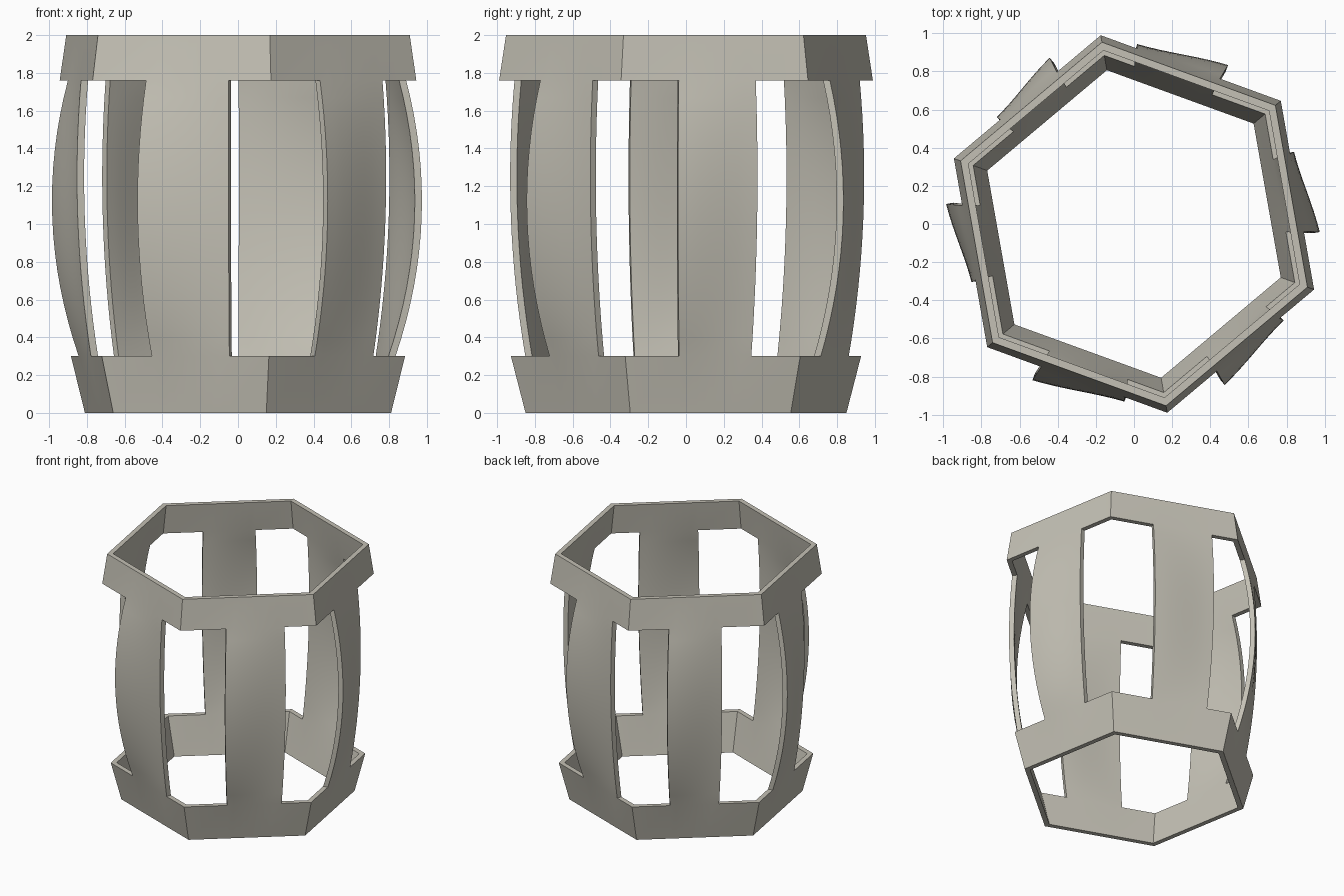
import bpy, bmesh, math
from mathutils import Vector

cube = bpy.data.objects.get("Cube")
if cube:
    bpy.data.objects.remove(cube, do_unlink=True)

# One warm grey material
mat = bpy.data.materials.new("warm_grey")
mat.use_nodes = True
colour = (0.55, 0.53, 0.46, 1)
mat.diffuse_color = colour
mat.node_tree.nodes["Principled BSDF"].inputs["Base Color"].default_value = colour

WALL = 0.038                     # wall thickness
COLS, ROWS = 8, 16               # slat resolution
BOTTOM, TOP = 0.30, 1.76         # slat ends
FOOT, LOW, HIGH, RIM = 0.747, 0.815, 0.87, 0.838   # distance of the flat sides
NEAR, FAR = 0.95, 0.888          # bulge of the two slat edges
CORNER = math.tan(math.radians(30))
# Slat edges along each side, starting with the side facing ten degrees
SLATS = [(-.21, .226), (-.178, .305), (-.221, .189),
         (-.274, .151), (-.22, .27), (-.178, .274)]

levels = [(0, FOOT)]
for r in range(ROWS + 1):
    f = r / ROWS
    levels.append((BOTTOM + (TOP - BOTTOM) * f, LOW + (HIGH - LOW) * f))
levels.append((2.0, RIM))
last = len(levels) - 1

bm = bmesh.new()


def shell_layer(inset):
    """Grid of vertices: sides x columns x levels."""
    grid = []
    for side, (t0, t1) in enumerate(SLATS):
        ang = math.radians(10 + 60 * side)
        normal = Vector((math.cos(ang), math.sin(ang), 0))
        along = Vector((-math.sin(ang), math.cos(ang), 0))
        a0, a1 = t0 / NEAR, t1 / FAR
        for c in range(-1, COLS + 1):
            u = max(c, 0) / COLS
            a = -CORNER if c < 0 else a0 + (a1 - a0) * u
            s = 0.5 * u + 0.5 * u * u * (3 - 2 * u)
            peak = NEAR + (FAR - NEAR) * s - (LOW + HIGH) / 2
            column = []
            for z, dist in levels:
                f = (z - BOTTOM) / (TOP - BOTTOM)
                bulge = peak * 4 * f * (1 - f) if 0 < f < 1 and c >= 0 else 0
                n = dist + bulge
                p = (normal + along * a) * n
                p -= (normal + along * a) * inset if c < 0 else normal * inset
                column.append(bm.verts.new((p.x, p.y, z)))
            grid.append(column)
    return grid


# Outer and inner skins: rings all round, slats only on the bulging columns
outer, inner = shell_layer(0), shell_layer(WALL)
count = len(outer)
per_side = COLS + 2


def solid(i, r):
    c = i % per_side
    return r in (0, last - 1) or 1 <= c <= COLS


for i in range(count):
    j = (i + 1) % count
    for r in range(last):
        if not solid(i, r):
            continue
        bm.faces.new((outer[i][r], outer[j][r], outer[j][r + 1], outer[i][r + 1]))
        bm.faces.new((inner[i][r + 1], inner[j][r + 1], inner[j][r], inner[i][r]))
        # Rims and window edges
        if r == 0 or not solid(i, r - 1):
            bm.faces.new((inner[i][r], inner[j][r], outer[j][r], outer[i][r]))
        if r == last - 1 or not solid(i, r + 1):
            bm.faces.new((outer[i][r + 1], outer[j][r + 1], inner[j][r + 1], inner[i][r + 1]))
        if not solid(i - 1, r):
            bm.faces.new((outer[i][r], outer[i][r + 1], inner[i][r + 1], inner[i][r]))
        if not solid(i + 1, r):
            bm.faces.new((inner[j][r], inner[j][r + 1], outer[j][r + 1], outer[j][r]))

bmesh.ops.delete(bm, geom=[v for v in bm.verts if not v.link_faces], context='VERTS')
bmesh.ops.recalc_face_normals(bm, faces=bm.faces)
mesh = bpy.data.meshes.new("slatted_hexagonal_cage")
bm.to_mesh(mesh)
bm.free()
mesh.materials.append(mat)
cage = bpy.data.objects.new("slatted_hexagonal_cage", mesh)
bpy.context.collection.objects.link(cage)

bpy.ops.object.select_all(action='DESELECT')
cage.select_set(True)
bpy.context.view_layer.objects.active = cage
bpy.ops.object.shade_smooth_by_angle(angle=math.radians(35))
